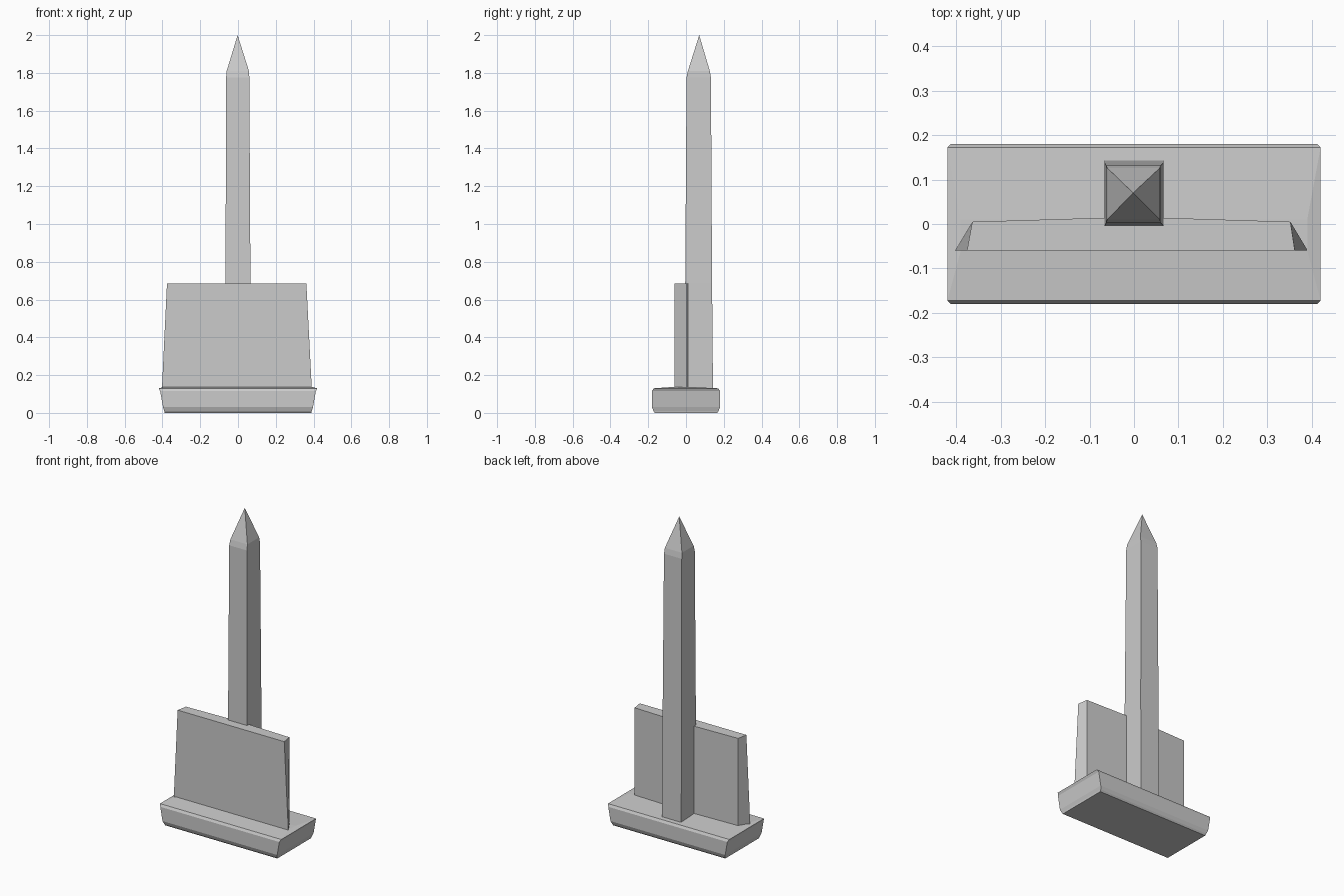
import bpy
import bmesh

if "Cube" in bpy.data.objects:
    bpy.data.objects.remove(bpy.data.objects["Cube"])


def loft(name, rings, apex=None):
    """Skin equal-length vertex rings; cap the ends, or close onto an apex."""
    bm = bmesh.new()
    loops = [[bm.verts.new(p) for p in ring] for ring in rings]
    n = len(loops[0])
    for a, b in zip(loops, loops[1:]):
        for i in range(n):
            j = (i + 1) % n
            bm.faces.new((a[i], a[j], b[j], b[i]))
    bm.faces.new(loops[0][::-1])
    if apex:
        tip = bm.verts.new(apex)
        for i in range(n):
            bm.faces.new((loops[-1][i], loops[-1][(i + 1) % n], tip))
    else:
        bm.faces.new(loops[-1])
    bmesh.ops.recalc_face_normals(bm, faces=bm.faces[:])
    mesh = bpy.data.meshes.new(name)
    bm.to_mesh(mesh)
    bm.free()
    obj = bpy.data.objects.new(name, mesh)
    bpy.context.collection.objects.link(obj)
    return obj


def rect(x0, x1, y0, y1, z):
    return [(x0, y0, z), (x1, y0, z), (x1, y1, z), (x0, y1, z)]


# Base slab: flared ends, chamfered long edges, slightly crowned top
base_levels = [(0.388, 0.165, 0.0), (0.39, 0.172, 0.01), (0.397, 0.18, 0.03),
               (0.412, 0.18, 0.115), (0.42, 0.172, 0.13)]
rings = [rect(-hx, hx, -hy, hy, z) for hx, hy, z in base_levels]
rings.append(rect(-0.39, 0.39, -0.06, 0.01, 0.138))
loft("base", rings)


# Front panel: tapered sides, back bowed slightly at the middle
def panel_ring(fl, fr, z):
    return [(fl, -0.06, z), (fr, -0.06, z), (0.352, 0.005, z),
            (0.0, 0.016, z), (-0.364, 0.005, z)]


loft("front_panel", [panel_ring(-0.403, 0.391, 0.12),
                     panel_ring(-0.376, 0.362, 0.684)])

# Pillar: slender tapering square shaft with a pointed cap
pillar = [rect(-0.066, 0.066, -0.004, 0.143, 0.1),
          rect(-0.066, 0.066, -0.004, 0.138, 0.69),
          rect(-0.063, 0.060, 0.003, 0.132, 1.775),
          rect(-0.060, 0.058, 0.010, 0.126, 1.81)]
loft("pillar", pillar, apex=(-0.002, 0.07, 2.0))
